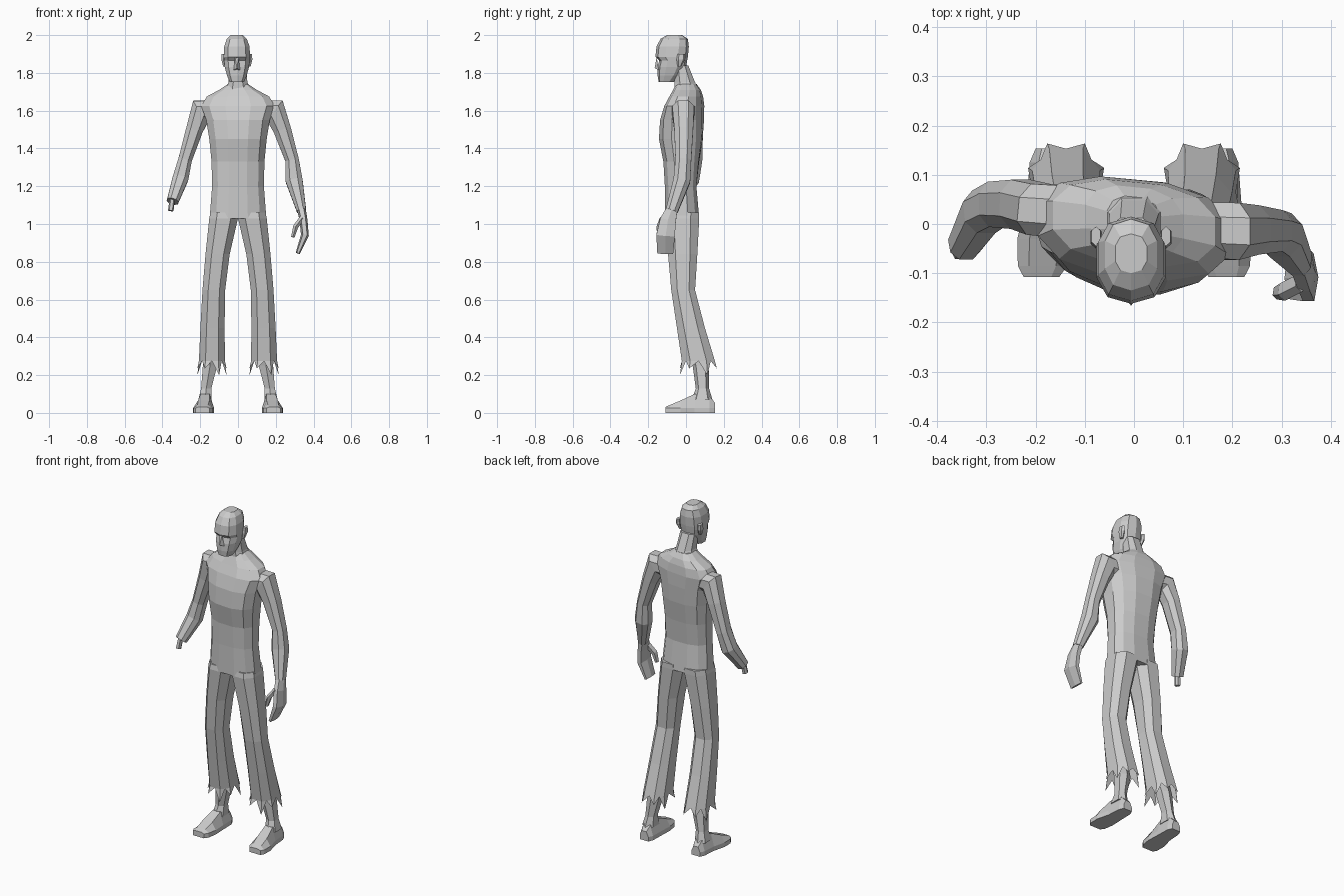
import bpy, bmesh, math
from mathutils import Vector

X, Y = Vector((1, 0, 0)), Vector((0, 1, 0))


def make(name, verts, faces):
    bm = bmesh.new()
    vs = [bm.verts.new(v) for v in verts]
    for f in faces:
        bm.faces.new([vs[i] for i in f])
    bmesh.ops.recalc_face_normals(bm, faces=bm.faces)
    me = bpy.data.meshes.new(name)
    bm.to_mesh(me)
    bm.free()
    ob = bpy.data.objects.new(name, me)
    bpy.context.collection.objects.link(ob)
    return ob


def ring(c, u, v, ru, rv, n, p):
    # rounded polygon whose extents are exactly ru and rv
    pts = []
    for i in range(n):
        a = 2 * math.pi * (i + 0.5) / n
        q = [math.copysign(abs(t) ** p, t) for t in (math.cos(a), math.sin(a))]
        pts.append(q)
    mx, my = max(q[0] for q in pts), max(q[1] for q in pts)
    return [Vector(c) + u * (ru * q[0] / mx) + v * (rv * q[1] / my) for q in pts]


def loft(name, rings, caps=(True, True)):
    n = len(rings[0])
    verts = [v for r in rings for v in r]
    faces = [(k * n + i, k * n + (i + 1) % n, (k + 1) * n + (i + 1) % n, (k + 1) * n + i)
             for k in range(len(rings) - 1) for i in range(n)]
    if caps[0]:
        faces.append(tuple(range(n)))
    if caps[1]:
        faces.append(tuple(range(len(verts) - n, len(verts))))
    return make(name, verts, faces)


def stack(rows, n, p=0.8):
    # horizontal rings: z, centre x, half width, front y, back y
    return [ring((cx, (yf + yb) / 2, z), X, Y, hw, (yb - yf) / 2, n, p)
            for z, cx, hw, yf, yb in rows]


def limb(name, rows, n=8):
    # rings square to a path: x, y, z, radius along y, radius across
    pts = [Vector(r[:3]) for r in rows]
    rings = []
    for i, r in enumerate(rows):
        t = (pts[min(i + 1, len(pts) - 1)] - pts[max(i - 1, 0)]).normalized()
        u = (Y - t * t.y).normalized()
        rings.append(ring(pts[i], u, t.cross(u), r[3], r[4], n, 0.85))
    return loft(name, rings)


# Torso, slightly twisted towards the top
body = stack([(1.03, 0, .15, -.11, .07), (1.2, 0, .137, -.112, .055),
              (1.33, 0, .14, -.118, .068), (1.45, 0, .152, -.14, .085),
              (1.55, 0, .168, -.132, .09), (1.625, 0, .195, -.108, .09),
              (1.675, 0, .165, -.082, .085), (1.71, 0, .1, -.065, .075),
              (1.74, 0, .055, -.05, .055)], 12)
for r in body:
    for v in r:
        k = 0.1 * min(1, max(0, (v.z - 1.2) / 0.4))
        v.y -= k * v.x
loft("torso", body)

# Neck
loft("neck", stack([(1.69, 0, .07, -.06, .075), (1.75, 0, .05, -.06, .048),
                    (1.84, -.005, .046, -.06, .012)], 8))

# Head with recessed eye line under a brow
HX = -.006
loft("head", stack([(1.752, HX, .038, -.145, -.065), (1.785, HX, .052, -.15, -.03),
                    (1.83, HX, .064, -.15, 0), (1.865, HX, .068, -.142, .006),
                    (1.885, HX, .07, -.162, .01), (1.94, HX, .067, -.156, .015),
                    (1.98, HX, .053, -.135, .01), (2.0, HX, .032, -.1, -.02)], 10))
make("nose", [(HX - .009, -.155, 1.885), (HX + .009, -.155, 1.885), (HX - .017, -.145, 1.815),
              (HX + .017, -.145, 1.815), (HX, -.166, 1.825)],
     [(0, 1, 4), (0, 4, 2), (1, 3, 4), (2, 4, 3), (0, 2, 3, 1)])
for s in (-1, 1):
    loft("ear", stack([(1.835, HX + s * .065, .008, -.045, -.025),
                       (1.87, HX + s * .071, .011, -.05, -.005),
                       (1.9, HX + s * .071, .009, -.045, -.005)], 6))

# Whole arm with mitten hand
limb("right_arm", [(.1, -.01, 1.6, .055, .055), (.195, -.015, 1.6, .058, .068),
                   (.234, -.012, 1.5, .05, .047), (.286, -.014, 1.34, .042, .036),
                   (.297, -.022, 1.23, .045, .045), (.336, -.075, 1.07, .032, .025)])
limb("hand", [(.336, -.075, 1.075, .03, .023), (.347, -.095, 1.02, .042, .021),
              (.354, -.108, .94, .049, .021), (.316, -.11, .845, .042, .011)], 6)
limb("thumb", [(.338, -.12, 1.03, .016, .014), (.305, -.137, .985, .016, .014),
               (.29, -.14, .93, .011, .009)], 5)

# Severed arm with bone stub
limb("left_arm", [(-.1, .02, 1.6, .055, .055), (-.195, .03, 1.6, .052, .066),
                  (-.23, .04, 1.5, .05, .045), (-.28, .04, 1.34, .046, .036),
                  (-.305, .025, 1.24, .046, .042), (-.346, -.045, 1.12, .031, .031)])
limb("arm_bone", [(-.347, -.045, 1.14, .014, .014), (-.356, -.056, 1.07, .015, .015)], 6)

for s in (-1, 1):
    side = "left" if s < 0 else "right"
    # Trouser leg, open at the hem
    leg = stack([(1.06, s * .073, .073, -.105, .07), (1.03, s * .076, .076, -.11, .07),
                 (.84, s * .108, .064, -.095, .06), (.65, s * .128, .06, -.078, .048),
                 (.45, s * .135, .064, -.048, .1), (.275, s * .138, .069, -.022, .153)], 8)
    loft(side + "_trouser_leg", leg, (True, False))
    # Ragged points hanging from the hem
    hem, mid = leg[-1], Vector((s * .138, .065, .275))
    verts, faces = [], []
    for i, c in enumerate(hem):
        tip = c + (c - mid) * 0.12
        tip.z = .2 if i % 3 == 0 else .235
        b = len(verts)
        verts += [(c + hem[i - 1]) / 2, tip, (c + hem[(i + 1) % 8]) / 2, c]
        faces += [(b, b + 1, b + 3), (b + 3, b + 1, b + 2)]
    make(side + "_ragged_hem", verts, faces)
    # Shin
    loft(side + "_shin", stack([(.42, s * .14, .045, -.02, .07), (.25, s * .148, .038, .035, .12),
                                (.13, s * .168, .027, .052, .122), (.07, s * .175, .035, .03, .14)], 6))
    # Foot: wedge sections from heel to toe
    foot = []
    for y, cx, w, h in [(.153, .172, .028, .055), (.125, .172, .04, .085), (.045, .174, .044, .1),
                        (-.03, .182, .055, .065), (-.085, .186, .05, .042), (-.108, .188, .036, .032)]:
        foot.append([Vector((s * (cx + a * w), y, b)) for a, b in
                     [(-1, 0), (1, 0), (1, .026), (.55, h), (-.55, h), (-1, .026)]])
    loft(side + "_foot", foot)
